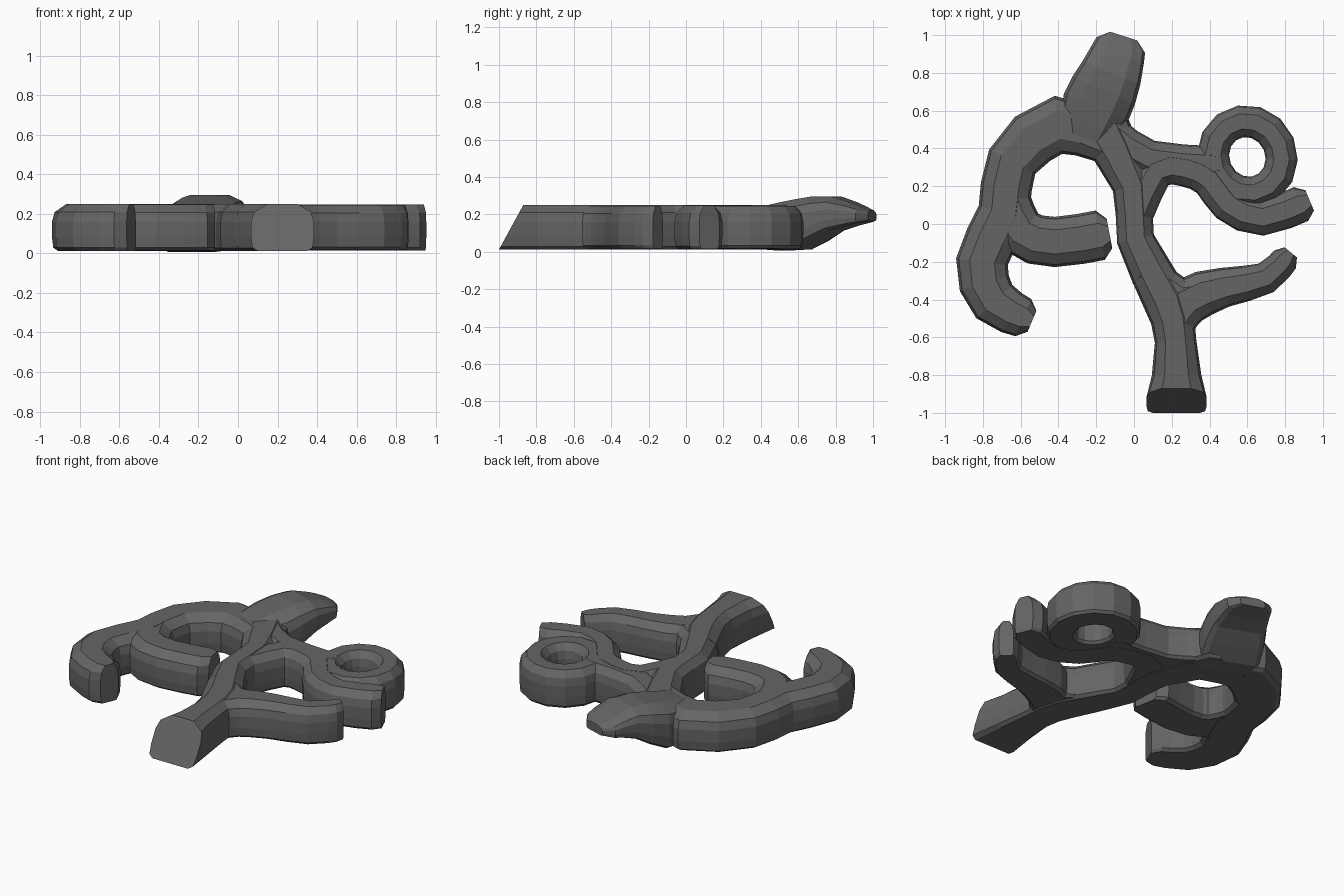
import bpy, bmesh, math
from mathutils import Vector

if "Cube" in bpy.data.objects:
    bpy.data.objects.remove(bpy.data.objects["Cube"])

Z0, Z1 = 0.012, 0.25
# right half of the cross-section: (share of half width, share of height)
HALF = [(0.78, 0), (0.95, 0.07), (1, 0.3), (1, 0.62), (0.9, 0.83), (0.48, 1)]
SECTION = HALF + [(-u, v) for u, v in reversed(HALF)]


def smooth_path(pts, steps=2):
    """Catmull-Rom through the control points, few steps for a faceted look."""
    pts = [2 * pts[0] - pts[1]] + pts + [2 * pts[-1] - pts[-2]]
    out = []
    for a, b, c, d in zip(pts, pts[1:], pts[2:], pts[3:]):
        for k in range(steps):
            t = k / steps
            out.append(0.5 * (2 * b + (c - a) * t + (2 * a - 5 * b + 4 * c - d) * t * t
                              + (3 * b - a - 3 * c + d) * t ** 3))
    return out + [pts[-2]]


def limb(name, pts, width=0.1, closed=False, slant=0, drop=0):
    """Sweep the section along points (x, y[, half width[, z bottom, z top]])."""
    default = (0, 0, width, Z0 + drop, Z1 - drop)
    path = [Vector(tuple(p) + default[len(p):]) for p in pts]
    if not closed:
        path = smooth_path(path)
        # blunt tip: pulled-back full ring, then a narrower one
        tip = path[-1].copy()
        back = (path[-2] - tip)
        path[-1] = tip + back * min(0.5, 0.05 / Vector(back[:2]).length)
        tip[2] *= 0.6
        path.append(tip)
    n, m = len(path), len(SECTION)
    bm = bmesh.new()
    rings = []
    for i, p in enumerate(path):
        prev = path[i - 1] if (i or closed) else p
        nxt = path[(i + 1) % n] if (i < n - 1 or closed) else p
        d0, d1 = Vector((p - prev)[:2]), Vector((nxt - p)[:2])
        t = (d0.normalized() + d1.normalized()).normalized()
        ring = []
        for u, v in SECTION:
            q = Vector(p[:2]) + Vector((t.y, -t.x)) * u * p[2]
            if i == 0:
                q += t * slant * v
            ring.append(bm.verts.new((q.x, q.y, p[3] + (p[4] - p[3]) * v)))
        rings.append(ring)
    for i in range(n if closed else n - 1):
        r, s = rings[i], rings[(i + 1) % n]
        for j in range(m):
            k = (j + 1) % m
            bm.faces.new((r[j], r[k], s[k], s[j]))
    if not closed:
        bm.faces.new(rings[0])
        bm.faces.new(rings[-1])
    bmesh.ops.recalc_face_normals(bm, faces=bm.faces)
    me = bpy.data.meshes.new(name)
    bm.to_mesh(me)
    bm.free()
    ob = bpy.data.objects.new(name, me)
    bpy.context.collection.objects.link(ob)
    return ob


def oval(cx, cy, rx, ry, tilt, n=14):
    c, s = math.cos(tilt), math.sin(tilt)
    ring = []
    for i in range(n):
        a = 2 * math.pi * i / n
        x, y = rx * math.cos(a), ry * math.sin(a)
        ring.append((cx + x * c - y * s, cy + x * s + y * c))
    return ring


# stem with slanted foot, rising to the crown
stem = limb("branching_stem", [
    (0.225, -1, 0.16), (0.22, -0.62, 0.11), (0.17, -0.4, 0.125),
    (0.008, -0.08, 0.1), (-0.01, 0.2, 0.105), (-0.2, 0.58, 0.15)], slant=0.13)

parts = [
    # raised horn at the back
    limb("back_horn", [
        (-0.27, 0.43, 0.13, 0.014, 0.244), (-0.2, 0.62, 0.185, 0.014, 0.282),
        (-0.12, 0.8, 0.165, 0.115, 0.297), (-0.055, 0.995, 0.125, 0.165, 0.22)]),
    # left arc ending in a hook
    limb("left_hook", [
        (-0.12, 0.42, 0.11), (-0.4, 0.525, 0.155), (-0.645, 0.33, 0.138),
        (-0.69, 0.06, 0.137), (-0.805, -0.2, 0.138), (-0.74, -0.41, 0.13),
        (-0.54, -0.515, 0.1)], drop=0.001),
    # inner branch of the left arc
    limb("left_branch", [(-0.69, 0.15), (-0.6, -0.04), (-0.42, -0.095),
                         (-0.13, -0.05)], 0.133, drop=0.002),
    # arch over the right opening
    limb("right_arch", [(0, 0.04), (0.12, 0.28), (0.27, 0.295), (0.4, 0.235),
                        (0.5, 0.105), (0.68, 0.035), (0.93, 0.125)],
         0.097, drop=0.003),
    # webs filling the forks
    limb("arch_web", [(-0.13, 0.49), (0.08, 0.35), (0.46, 0.315)], 0.095, drop=0.004),
    limb("fork_web", [(0.06, -0.24), (0.25, -0.385), (0.48, -0.335)], 0.1, drop=0.007),
    # curl ring
    limb("curl_ring", oval(0.6, 0.355, 0.18, 0.192, 0.4), 0.085, True, drop=0.005),
    # lower right twig
    limb("right_twig", [(0.2, -0.56, 0.1), (0.28, -0.41, 0.13),
                        (0.48, -0.335, 0.105), (0.7, -0.285, 0.085),
                        (0.83, -0.15, 0.07)], drop=0.006),
]

# fuse everything into one casting
for part in parts:
    mod = stem.modifiers.new(part.name, 'BOOLEAN')
    mod.operation = 'UNION'
    mod.solver = 'EXACT'
    mod.object = part
bpy.context.view_layer.update()
dg = bpy.context.evaluated_depsgraph_get()
fused = bpy.data.meshes.new_from_object(stem.evaluated_get(dg))
stem.modifiers.clear()
stem.data = fused
for part in parts:
    bpy.data.objects.remove(part)

# dark grey
grey = bpy.data.materials.new("dark_grey")
grey.diffuse_color = (0.13, 0.13, 0.13, 1)
grey.use_nodes = True
grey.node_tree.nodes["Principled BSDF"].inputs["Base Color"].default_value = grey.diffuse_color
fused.materials.clear()
fused.materials.append(grey)
for poly in fused.polygons:
    poly.material_index = 0
